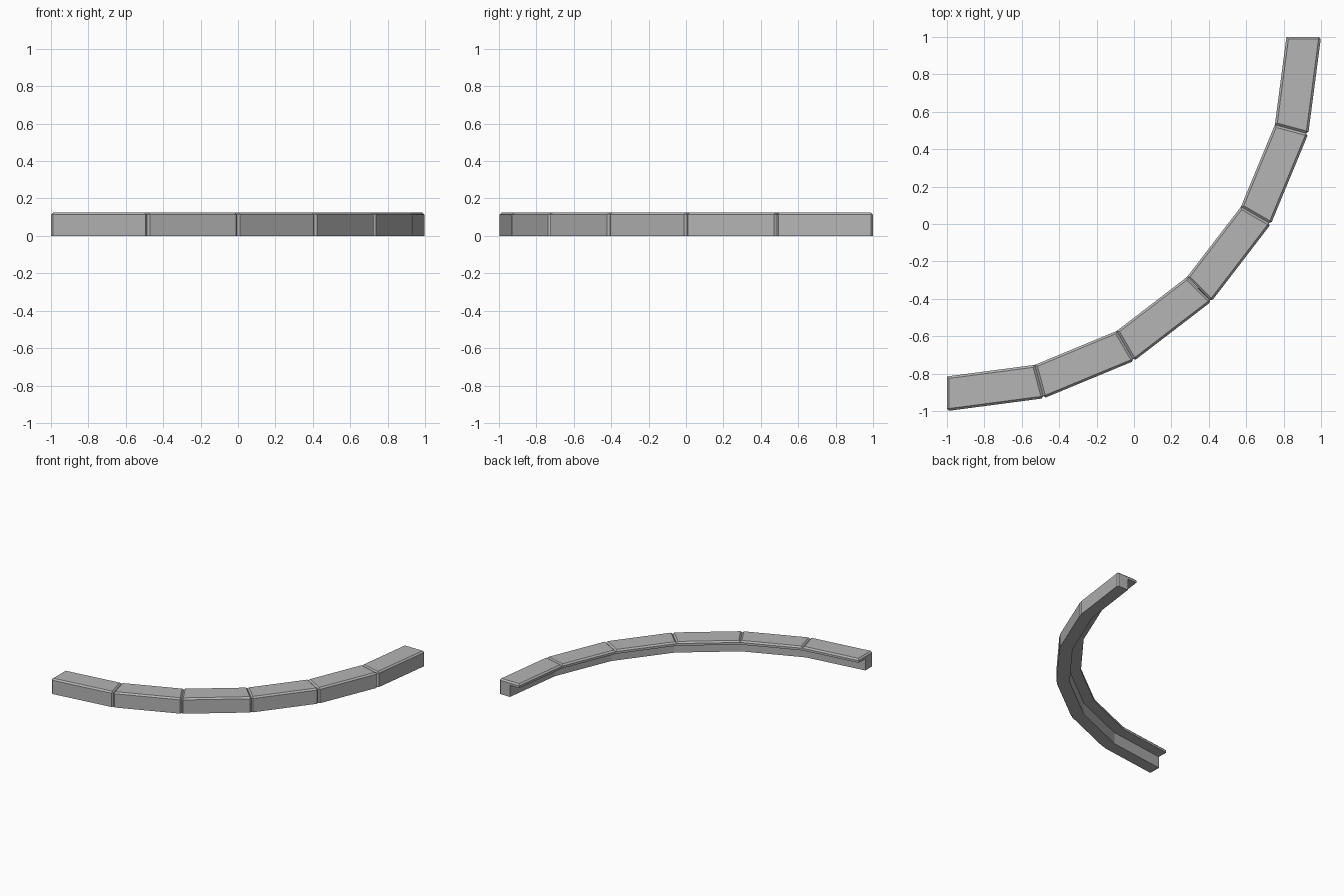
import bpy, bmesh
from math import sin, cos, radians
from mathutils import Matrix

if "Cube" in bpy.data.objects:
    bpy.data.objects.remove(bpy.data.objects["Cube"])

# Curved stone edging: six mitred L-section blocks on a quarter circle
R_OUT, R_WALL, R_IN = 2.0, 1.90, 1.815
H, LIP, STEP, CHAMFER = 0.125, 0.03, 15, 0.012
profile = [(R_OUT, 0), (R_OUT, H), (R_IN, H), (R_IN, H - LIP),
           (R_WALL, H - LIP), (R_WALL, 0)]

# Dark grey stone
stone = bpy.data.materials.new("dark_stone")
stone.diffuse_color = (0.46, 0.46, 0.46, 1)
stone.use_nodes = True
stone.node_tree.nodes["Principled BSDF"].inputs["Base Color"].default_value = stone.diffuse_color


def block_mesh():
    bm = bmesh.new()
    ends = []
    for a in (0, radians(STEP)):
        ends.append([bm.verts.new((r * cos(a), r * sin(a), z)) for r, z in profile])
    n = len(profile)
    bm.faces.new(ends[0])
    bm.faces.new(ends[1][::-1])
    for i in range(n):
        j = (i + 1) % n
        bm.faces.new((ends[0][i], ends[1][i], ends[1][j], ends[0][j]))
    bmesh.ops.recalc_face_normals(bm, faces=bm.faces[:])
    # chamfer the top rim and the upright joint edges of the outer face
    edges = [bm.edges.get((e[i], e[i + 1])) for e in ends for i in range(2)]
    edges += [bm.edges.get((ends[0][i], ends[1][i])) for i in (1, 2)]
    bmesh.ops.bevel(bm, geom=edges, offset=CHAMFER, offset_type='OFFSET',
                    segments=1, profile=0.5, affect='EDGES')
    mesh = bpy.data.meshes.new("edging_block")
    bm.to_mesh(mesh)
    bm.free()
    mesh.materials.append(stone)
    return mesh


# Place the shared block around the arc centre
mesh = block_mesh()
for k in range(6):
    ob = bpy.data.objects.new(f"edging_block_{k + 1}", mesh)
    bpy.context.collection.objects.link(ob)
    ob.matrix_world = (Matrix.Translation((-1, 1, 0))
                       @ Matrix.Rotation(radians(-90 + STEP * k), 4, 'Z'))
